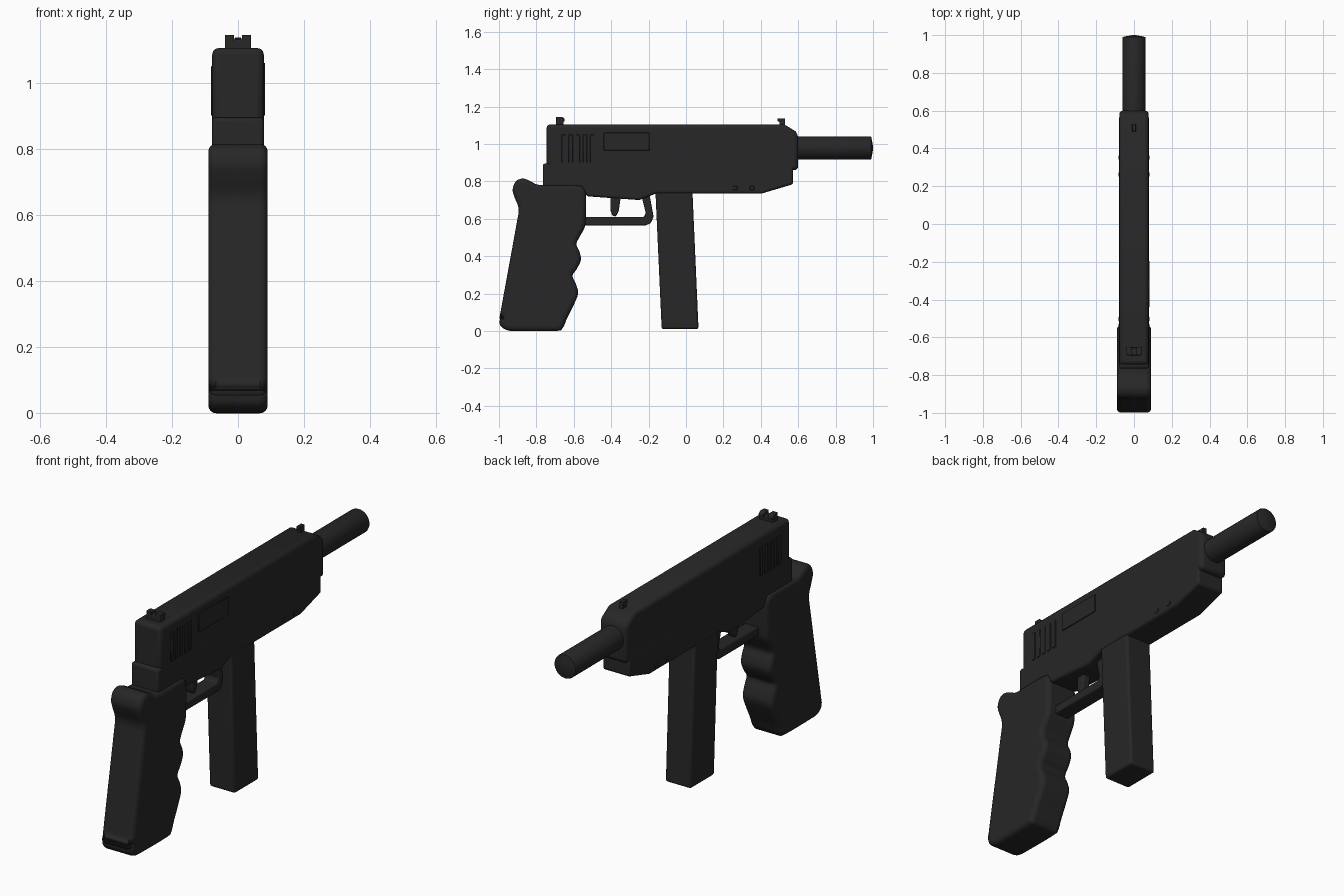
import bpy, bmesh, math
from mathutils import Vector

if "Cube" in bpy.data.objects:
    bpy.data.objects.remove(bpy.data.objects["Cube"])

mat = bpy.data.materials.new("matte_black")
mat.diffuse_color = (0.02, 0.02, 0.02, 1)
mat.use_nodes = True
mat.node_tree.nodes["Principled BSDF"].inputs["Base Color"].default_value = mat.diffuse_color


def finish(ob, bevel=0.0, segs=3, clamp=True, angle=35):
    ob.data.materials.append(mat)
    bpy.context.view_layer.objects.active = ob
    ob.select_set(True)
    if bevel:
        m = ob.modifiers.new("bevel", 'BEVEL')
        m.width, m.segments = bevel, segs
        m.limit_method, m.angle_limit = 'ANGLE', math.radians(angle)
        m.use_clamp_overlap = clamp
    bpy.ops.object.shade_smooth_by_angle(angle=math.radians(40))
    ob.select_set(False)
    return ob


def plate(name, pts, half, bevel=0.0, segs=3, x0=None, clamp=True, angle=35):
    """Side profile in (y, z), extruded along x."""
    lo = -half if x0 is None else x0
    bm = bmesh.new()
    f = bm.faces.new([bm.verts.new((lo, y, z)) for y, z in pts])
    r = bmesh.ops.extrude_face_region(bm, geom=[f])
    vs = [v for v in r["geom"] if isinstance(v, bmesh.types.BMVert)]
    bmesh.ops.translate(bm, verts=vs, vec=(half - lo, 0, 0))
    bmesh.ops.recalc_face_normals(bm, faces=bm.faces)
    me = bpy.data.meshes.new(name)
    bm.to_mesh(me)
    bm.free()
    ob = bpy.data.objects.new(name, me)
    bpy.context.collection.objects.link(ob)
    return finish(ob, bevel, segs, clamp, angle)


def rect(y0, y1, z0, z1):
    return [(y0, z0), (y1, z0), (y1, z1), (y0, z1)]


def smooth_loop(pts, n=4):
    """Closed Catmull-Rom curve through the points."""
    out, k = [], len(pts)
    for i in range(k):
        a, b, c, d = (Vector(pts[(i + j) % k]) for j in (-1, 0, 1, 2))
        for s in range(n):
            t = s / n
            p = 0.5 * (2 * b + (c - a) * t + (2 * a - 5 * b + 4 * c - d) * t * t
                       + (3 * b - a - 3 * c + d) * t ** 3)
            out.append((p.x, p.y))
    return out


# Upper slide and lower frame
plate("slide", [(-0.745, 0.86), (0.60, 0.86), (0.60, 1.05), (0.585, 1.068),
                (0.525, 1.105), (-0.745, 1.105)], 0.078, 0.02)
plate("frame", [(-0.765, 0.77), (-0.56, 0.77), (-0.53, 0.72), (-0.25, 0.70),
                (-0.16, 0.735), (0.405, 0.735), (0.573, 0.785), (0.573, 0.895),
                (-0.765, 0.895)], 0.0785, 0.012)

# Grip with finger grooves and rear hook
grip = [(-0.95, 0.003), (-0.90, 0.0), (-0.70, 0.0), (-0.66, 0.015), (-0.635, 0.07),
        (-0.60, 0.14), (-0.577, 0.20), (-0.588, 0.25), (-0.607, 0.295), (-0.585, 0.33),
        (-0.562, 0.38), (-0.57, 0.425), (-0.586, 0.465), (-0.565, 0.51), (-0.54, 0.56),
        (-0.535, 0.64), (-0.535, 0.73), (-0.55, 0.768), (-0.59, 0.78), (-0.70, 0.78),
        (-0.79, 0.782), (-0.83, 0.80), (-0.87, 0.815), (-0.91, 0.80), (-0.927, 0.755),
        (-0.915, 0.71), (-0.895, 0.65), (-0.91, 0.55), (-0.99, 0.11), (-0.998, 0.05),
        (-0.985, 0.02)]
plate("grip", smooth_loop(grip), 0.09, 0.024, 4, clamp=False, angle=50)

# Magazine
plate("magazine", [(-0.165, 0.78), (-0.13, 0.01), (0.067, 0.01), (0.033, 0.78)],
      0.074, 0.012)

# Trigger guard and trigger
plate("trigger_guard", [(-0.56, 0.565), (-0.215, 0.565), (-0.19, 0.575), (-0.173, 0.61),
                        (-0.195, 0.73), (-0.24, 0.73), (-0.215, 0.63), (-0.225, 0.61),
                        (-0.56, 0.61)], 0.04, 0.006, 2)
plate("trigger", [(-0.405, 0.72), (-0.403, 0.64), (-0.392, 0.615), (-0.375, 0.612),
                  (-0.36, 0.64), (-0.348, 0.72)], 0.02, 0.006, 2)

# Barrel with a shallow domed muzzle
bm = bmesh.new()
rings = []
for y, r in ((0.55, 0.062), (0.985, 0.062), (0.99, 0.06), (0.994, 0.042), (1.0, 0.008)):
    rings.append([bm.verts.new((r * math.cos(a), y, 0.978 + r * math.sin(a)))
                  for a in (2 * math.pi * i / 32 for i in range(32))])
for a, b in zip(rings, rings[1:]):
    for i in range(32):
        j = (i + 1) % 32
        bm.faces.new((a[i], a[j], b[j], b[i]))
bm.faces.new(rings[0])
bm.faces.new(rings[-1])
bmesh.ops.recalc_face_normals(bm, faces=bm.faces)
me = bpy.data.meshes.new("barrel")
bm.to_mesh(me)
bm.free()
barrel = bpy.data.objects.new("barrel", me)
bpy.context.collection.objects.link(barrel)
finish(barrel)

# Sights
plate("rear_sight_base", rect(-0.695, -0.655, 1.09, 1.13), 0.04, 0.004, 2)
for s, n in ((-1, "left"), (1, "right")):
    lo, hi = sorted((s * 0.012, s * 0.04))
    plate("rear_sight_" + n, [(-0.695, 1.12), (-0.65, 1.12), (-0.65, 1.135), (-0.662, 1.145),
                              (-0.695, 1.145)], hi, 0.003, 2, x0=lo)
plate("front_sight", [(0.50, 1.09), (0.53, 1.09), (0.53, 1.137), (0.49, 1.137),
                      (0.49, 1.122), (0.50, 1.118)], 0.01, 0.002, 2)

# Slide ribs, port cover and small rail bumps
for i in range(5):
    y = -0.665 + i * 0.038
    plate("slide_rib", rect(y, y + 0.022, 0.90, 1.05), 0.082, 0.002, 1)
plate("port_cover", rect(-0.44, -0.195, 0.965, 1.06), 0.0825, 0.002, 1, x0=0.06)
for y in (0.25, 0.34):
    plate("rail_bump", rect(y, y + 0.025, 0.755, 0.775), 0.081, 0.002, 1)
